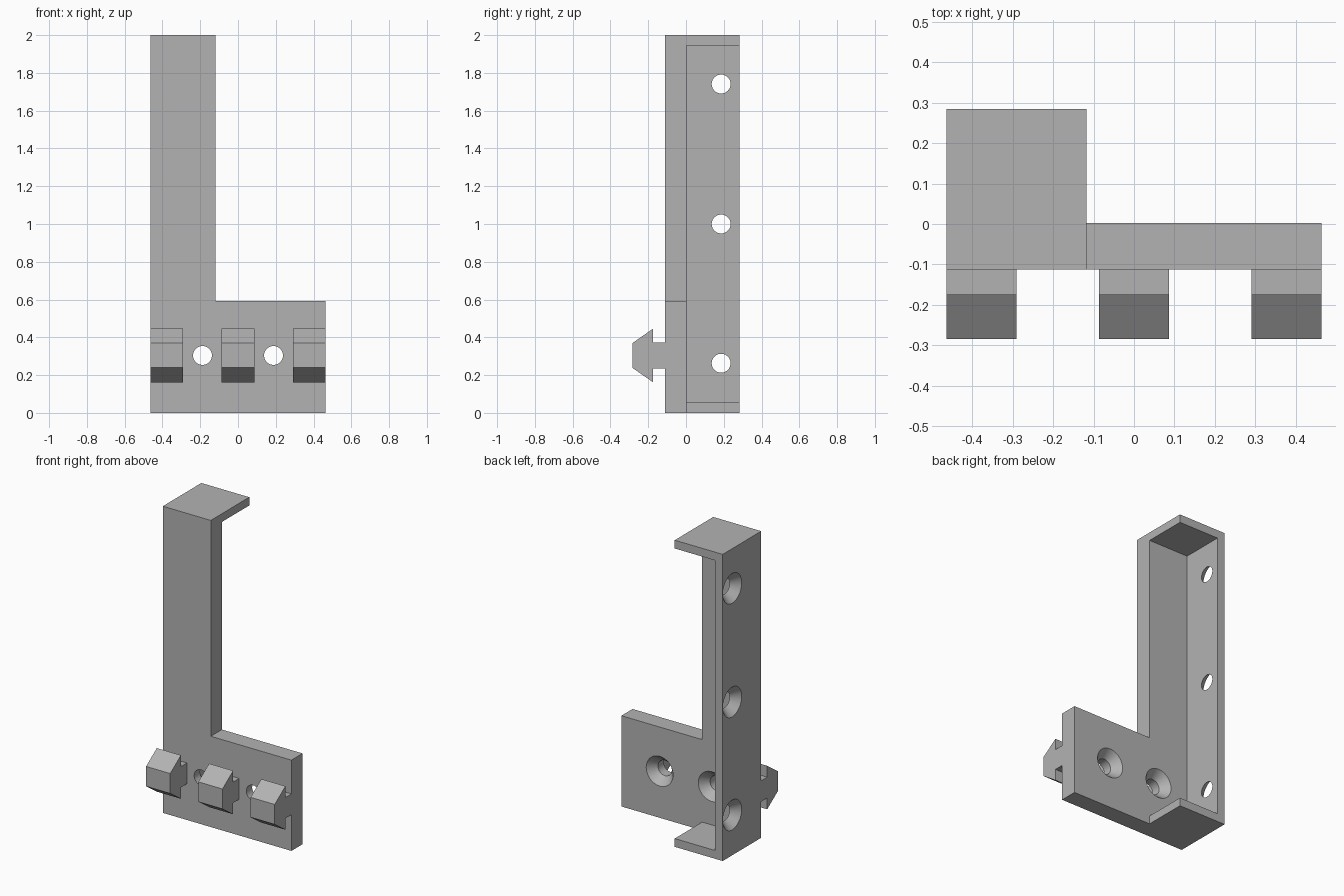
import bpy, bmesh, math
from mathutils import Matrix, Vector

cube = bpy.data.objects.get("Cube")
if cube:
    bpy.data.objects.remove(cube, do_unlink=True)

grey = bpy.data.materials.new("plain_grey")
grey.use_nodes = True
colour = (0.45, 0.45, 0.45, 1)
grey.diffuse_color = colour
grey.node_tree.nodes["Principled BSDF"].inputs["Base Color"].default_value = colour

# Shared dimensions
LEFT, RIGHT, INNER = -0.464, 0.464, -0.118
FRONT, BACK, PLATE_BACK = -0.112, 0.2845, 0.003
HEIGHT, PLATE_TOP, WALL = 2.0, 0.592, 0.054
HOLE, SINK = 0.05, 0.097


def make_object(name, bm):
    bmesh.ops.recalc_face_normals(bm, faces=bm.faces[:])
    mesh = bpy.data.meshes.new(name)
    bm.to_mesh(mesh)
    bm.free()
    mesh.materials.append(grey)
    ob = bpy.data.objects.new(name, mesh)
    bpy.context.collection.objects.link(ob)
    return ob


def prism(name, points, sweep):
    """Extrude a closed outline along a vector."""
    bm = bmesh.new()
    face = bm.faces.new([bm.verts.new(p) for p in points])
    out = bmesh.ops.extrude_face_region(bm, geom=[face])
    moved = [v for v in out["geom"] if isinstance(v, bmesh.types.BMVert)]
    bmesh.ops.translate(bm, verts=moved, vec=sweep)
    return make_object(name, bm)


def box(name, lo, hi):
    x0, y0, z0 = lo
    x1, y1, z1 = hi
    return prism(name, [(x0, y0, z0), (x1, y0, z0), (x1, y1, z0), (x0, y1, z0)],
                 (0, 0, z1 - z0))


def countersunk_cutter(centre, outward, through):
    """Revolved screw-hole shape; centre lies on the wide outer surface."""
    over = 0.02
    wide = SINK + over * (SINK - HOLE) / WALL
    profile = [(0, over), (wide, over), (HOLE, -WALL), (HOLE, -through), (0, -through)]
    bm = bmesh.new()
    verts = [bm.verts.new((r, 0, h)) for r, h in profile]
    edges = [bm.edges.new(pair) for pair in zip(verts, verts[1:])]
    bmesh.ops.spin(bm, geom=verts + edges, cent=(0, 0, 0), axis=(0, 0, 1),
                   angle=math.tau, steps=48)
    bmesh.ops.remove_doubles(bm, verts=bm.verts[:], dist=0.0001)
    turn = Vector(outward).to_track_quat('Z', 'Y').to_matrix().to_4x4()
    bmesh.ops.transform(bm, matrix=Matrix.Translation(centre) @ turn, verts=bm.verts[:])
    return make_object("hole_cutter", bm)


def combine(target, other, operation):
    mod = target.modifiers.new(operation.lower(), 'BOOLEAN')
    mod.operation, mod.solver, mod.object = operation, 'EXACT', other
    bpy.context.view_layer.objects.active = target
    bpy.ops.object.modifier_apply(modifier=mod.name)
    bpy.data.objects.remove(other, do_unlink=True)


# Bracket: upright column joined to the low mounting plate
bracket = box("bracket", (LEFT, FRONT, 0), (INNER, BACK, HEIGHT))
plate = box("plate", (LEFT, FRONT, 0), (RIGHT, PLATE_BACK, PLATE_TOP))
combine(bracket, plate, 'UNION')

# Hollow of the column, open at the back and inner side
pocket = box("pocket_cutter", (LEFT + WALL, PLATE_BACK, WALL),
             (INNER + 0.1, BACK + 0.1, HEIGHT - WALL))
combine(bracket, pocket, 'DIFFERENCE')

# Countersunk holes through the plate and the side wall
for x in (-0.188, 0.188):
    combine(bracket, countersunk_cutter((x, PLATE_BACK, 0.304), (0, 1, 0), 0.15), 'DIFFERENCE')
for z in (0.263, 1.0, 1.741):
    combine(bracket, countersunk_cutter((LEFT, 0.186, z), (-1, 0, 0), 0.1), 'DIFFERENCE')

# Arrow-headed clips along the front
half = [(FRONT, 0.068), (-0.174, 0.068), (-0.174, 0.142), (-0.2845, 0.065)]
outline = half + [(y, -h) for y, h in reversed(half)]
clip_width = 0.174
for side, x in (("right", LEFT), ("middle", -clip_width / 2), ("left", RIGHT - clip_width)):
    prism(side + "_clip", [(x, y, 0.304 + h) for y, h in outline], (clip_width, 0, 0))

# Smooth hole walls, sharp corners
bpy.ops.object.select_all(action='DESELECT')
bracket.select_set(True)
bpy.context.view_layer.objects.active = bracket
bpy.ops.object.shade_smooth_by_angle(angle=math.radians(25))
